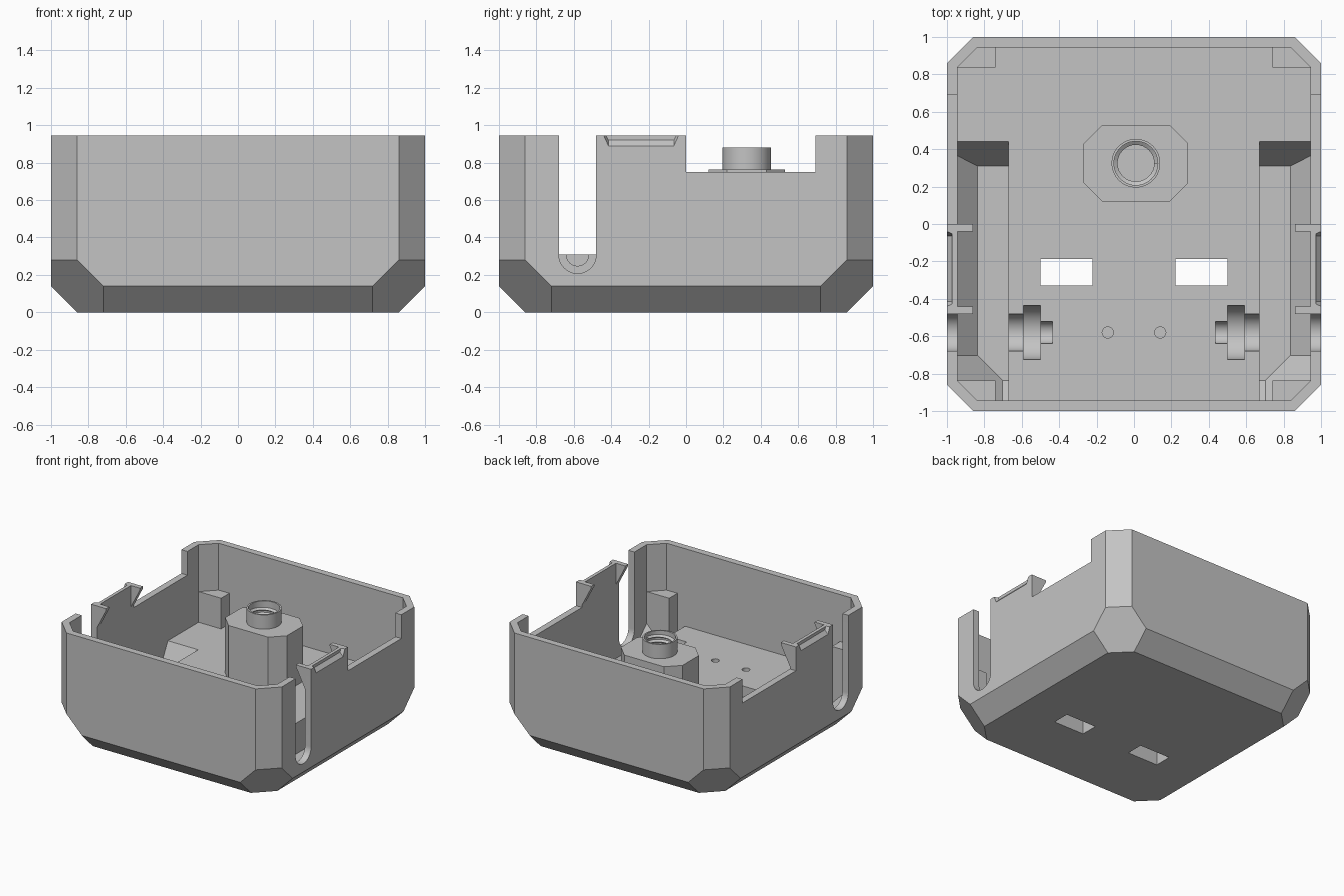
import bpy, bmesh, math
from mathutils import Vector

cube = bpy.data.objects.get("Cube")
if cube:
    bpy.data.objects.remove(cube, do_unlink=True)

grey = bpy.data.materials.new("light_grey_plastic")
grey.use_nodes = True
COLOUR = (0.55, 0.55, 0.55, 1)
grey.diffuse_color = COLOUR
grey.node_tree.nodes["Principled BSDF"].inputs["Base Color"].default_value = COLOUR

RIM, FLOOR, T = 0.945, 0.308, 0.055
SIGNS = (-1, 1)


def finish(name, bm):
    bmesh.ops.recalc_face_normals(bm, faces=bm.faces[:])
    mesh = bpy.data.meshes.new(name)
    bm.to_mesh(mesh)
    bm.free()
    mesh.materials.append(grey)
    obj = bpy.data.objects.new(name, mesh)
    bpy.context.collection.objects.link(obj)
    return obj


def hull(bm):
    res = bmesh.ops.convex_hull(bm, input=bm.verts[:])
    junk = {g for g in res["geom_interior"] + res["geom_unused"]
            if isinstance(g, bmesh.types.BMVert) and g.is_valid}
    bmesh.ops.delete(bm, geom=list(junk), context="VERTS")
    bmesh.ops.dissolve_limit(bm, angle_limit=0.005, verts=bm.verts[:], edges=bm.edges[:])


def convex(name, points, planes=()):
    """Convex solid round the points, trimmed by (point, outward normal) planes."""
    bm = bmesh.new()
    for p in points:
        bm.verts.new(p)
    hull(bm)
    for co, no in planes:
        cut = bmesh.ops.bisect_plane(bm, geom=bm.verts[:] + bm.edges[:] + bm.faces[:],
                                     plane_co=co, plane_no=no, clear_outer=True)
        edges = [e for e in cut["geom_cut"] if isinstance(e, bmesh.types.BMEdge)]
        bmesh.ops.holes_fill(bm, edges=edges)
    return finish(name, bm)


def box(name, x, y, z):
    return convex(name, [(a, b, c) for a in x for b in y for c in z])


def prism_x(name, profile, x0, x1):
    return convex(name, [(x, y, z) for x in (x0, x1) for y, z in profile])


def prism_z(name, profile, z0, z1):
    return convex(name, [(x, y, z) for z in (z0, z1) for x, y in profile])


def circle(cx, cy, r, n=48):
    return [(cx + r * math.cos(2 * math.pi * i / n),
             cy + r * math.sin(2 * math.pi * i / n)) for i in range(n)]


def carve(target, cutters):
    bpy.context.view_layer.objects.active = target
    for c in cutters:
        c.hide_render = True
        mod = target.modifiers.new("cut", "BOOLEAN")
        mod.operation, mod.solver, mod.object = "DIFFERENCE", "EXACT", c
        bpy.ops.object.modifier_apply(modifier=mod.name)
        bpy.data.objects.remove(c, do_unlink=True)


def tub(t, top):
    """Corners of the chamfered tub, offset inwards by t."""
    side = 1 - t
    diag = 1.86 - t * math.sqrt(2)
    slope = 0.86 - t * math.sqrt(2)
    corner = 1.58 - t * math.sqrt(3)
    a, b = diag - side, slope + t
    c = corner + t - b
    pairs = [(b, c, t), (side, c, side - slope),
             (side, a, diag - corner), (side, a, top)]
    return [(sx * p, sy * q, z) for u, v, z in pairs for p, q in ((u, v), (v, u))
            for sx in SIGNS for sy in SIGNS]


# Chamfered outer shell
body = convex("case_body", tub(0, RIM))
inner = tub(T, 1.2)
cutters = [convex("main_cavity", inner, [((0, 0, FLOOR), (0, 0, -1))])]

AXLE_Y = -0.58
for s in SIGNS:
    # Deep side pocket with a sloped rear end
    cutters.append(convex("side_pocket", tub(T, 0.6), [
        ((s * 0.67, 0, 0), (-s, 0, 0)),
        ((0, 0.31, 0.055), Vector((0, 0.253, -0.13)).normalized())]))
    # Lowered wall and round-ended slot
    cutters.append(box("wall_notch", (s * 0.9, s * 1.1), (0, 0.693), (0.75, 1.2)))
    slot = circle(AXLE_Y, FLOOR, 0.1) + [(AXLE_Y - 0.1, 1.2), (AXLE_Y + 0.1, 1.2)]
    cutters.append(prism_x("axle_slot", slot, s * 0.9, s * 1.1))
    # Stepped trough in the floor
    for r, x0, x1 in ((0.1, 0.57, 0.7), (0.145, 0.5, 0.59), (0.06, 0.435, 0.52)):
        cutters.append(prism_x("axle_trough", circle(AXLE_Y, FLOOR, r), s * x0, s * x1))
    # Window and blind pin hole in the floor
    cutters.append(box("floor_window", (s * 0.222, s * 0.5), (-0.33, -0.187), (-0.1, 0.5)))
    cutters.append(prism_z("pin_hole", circle(s * 0.14, AXLE_Y, 0.03, 24), 0.2, 0.4))
    # Bevelled snap recess on the outside of the wall
    recess = [(s * x, -0.24 + e * w, z) for e in SIGNS for x, w, z in (
        (0.972, 0.195, 0.96), (1.02, 0.215, 0.96), (0.972, 0.175, 0.92),
        (1.0, 0.175, 0.89), (1.02, 0.175, 0.89))]
    cutters.append(convex("snap_recess", recess))
carve(body, cutters)

# Corner blocks, trimmed to stay inside the shell
for sx, xname in ((-1, "right"), (1, "left")):
    for sy, yname in ((-1, "front"), (1, "back")):
        outline = [(0.74, 0.838), (0.96, 0.838), (0.96, 0.88), (0.88, 0.96), (0.74, 0.96)]
        pts = [(sx * x, sy * y, z) for x, y in outline for z in (0.06, 0.56)]
        convex(f"{yname}_{xname}_corner_block", pts, [
            ((0, sy * 0.82, 0), Vector((0, sy, -1)).normalized()),
            ((sx * 0.82, 0, 0), Vector((sx, 0, -1)).normalized()),
            ((sx * 1.53, 0, 0), Vector((sx, sy, -1)).normalized())])

    # Triangular gussets at both ends of the raised wall
    for y0, yname in ((-0.48, "front"), (-0.04, "back")):
        convex(f"{yname}_{xname}_gusset", [
            (sx * x, y, z) for y in (y0, y0 + 0.04)
            for x, z in ((0.862, RIM), (0.862, 0.93), (0.95, RIM), (0.95, 0.76))])

# Eight-sided centre post with a blind bore
CX, CY = 0.01, 0.325
octagon = [(CX + sx * x, CY + sy * y) for x, y in ((0.28, 0.105), (0.18, 0.205))
           for sx in SIGNS for sy in SIGNS]
post = prism_z("centre_post", octagon, 0.28, 0.763)
carve(post, [prism_z("post_bore", circle(CX, CY, 0.117), 0.42, 1)])

# Round threaded collar
collar = prism_z("threaded_collar", circle(CX, CY, 0.13, 64), 0.75, 0.88)
carve(collar, [prism_z("collar_bore", circle(CX, CY, 0.117), 0.6, 1)])

# Helical thread inside the bore
bm = bmesh.new()
PITCH, STEPS, Z0 = 0.04, 32, 0.44
last = None
for i in range(STEPS * 10 + 1):
    a = 2 * math.pi * i / STEPS
    z = Z0 + PITCH * i / STEPS
    ring = [bm.verts.new((CX + r * math.cos(a), CY + r * math.sin(a), z + dz))
            for r, dz in ((0.12, -0.015), (0.098, 0), (0.12, 0.015))]
    if last:
        for j in range(3):
            k = (j + 1) % 3
            bm.faces.new((last[j], last[k], ring[k], ring[j]))
    else:
        bm.faces.new(ring)
    last = ring
bm.faces.new(last[::-1])
thread = finish("screw_thread", bm)

# Smooth round surfaces, keep edges crisp
for o in (body, post, collar, thread):
    bpy.ops.object.select_all(action="DESELECT")
    o.select_set(True)
    bpy.context.view_layer.objects.active = o
    bpy.ops.object.shade_smooth_by_angle(angle=math.radians(25))
